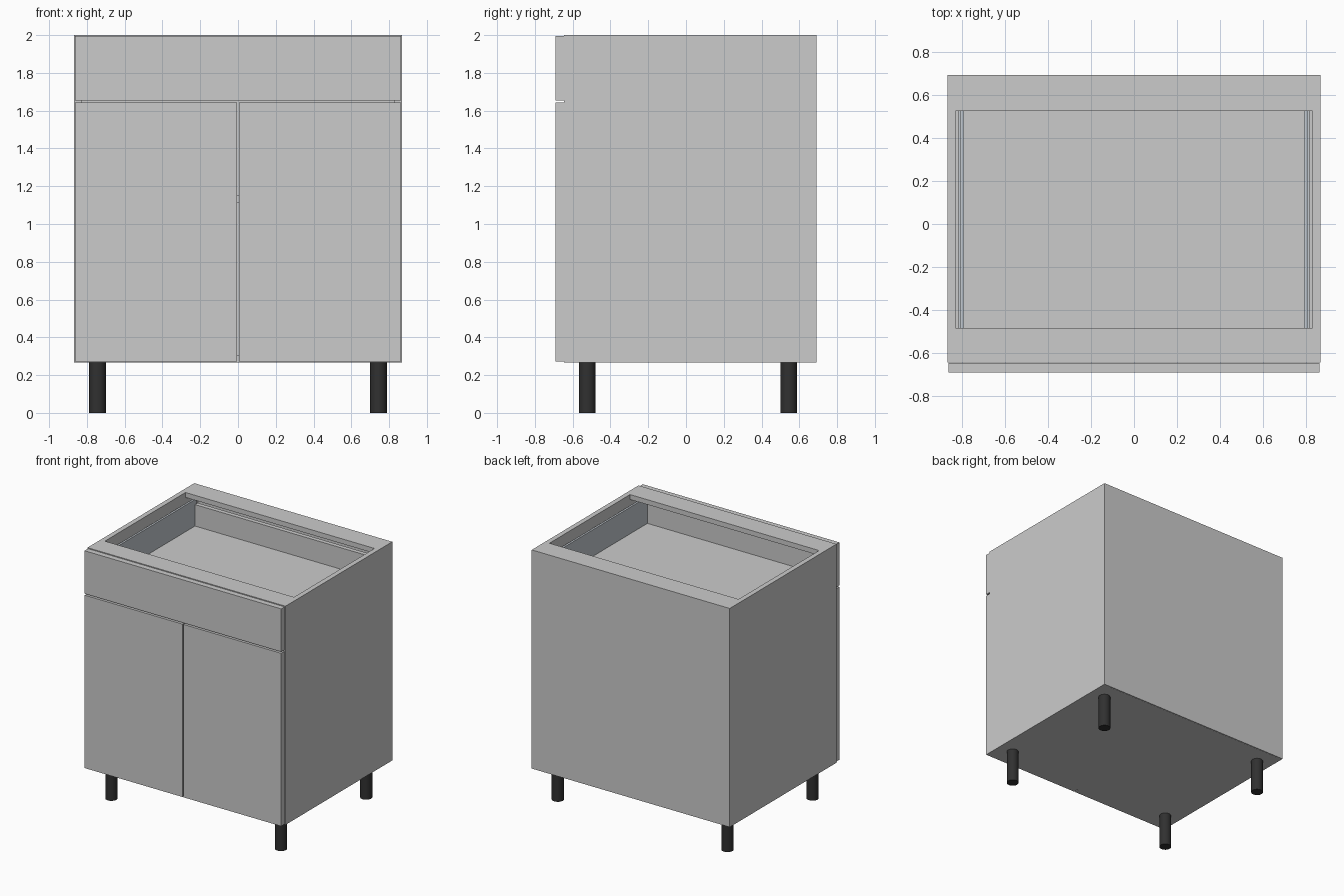
import bpy

if "Cube" in bpy.data.objects:
    bpy.data.objects.remove(bpy.data.objects["Cube"])


def material(name, rgb):
    m = bpy.data.materials.new(name)
    m.diffuse_color = (*rgb, 1)
    m.use_nodes = True
    m.node_tree.nodes["Principled BSDF"].inputs["Base Color"].default_value = m.diffuse_color
    return m


metal = material("drawer_metal", (0.55, 0.59, 0.63))
black = material("leg_black", (0.03, 0.03, 0.03))


def box(name, x, y, z, mat=None):
    """Box from (min, max) pairs on each axis."""
    bpy.ops.mesh.primitive_cube_add(size=1, location=[sum(p) / 2 for p in (x, y, z)])
    ob = bpy.context.object
    ob.name = name
    ob.scale = [p[1] - p[0] for p in (x, y, z)]
    bpy.ops.object.transform_apply(location=False, rotation=False, scale=True)
    if mat:
        ob.data.materials.append(mat)
    return ob


def span(side, a, b):
    """x range mirrored to the given side."""
    return tuple(sorted((side * a, side * b)))


BASE, TOP, T = 0.267, 2.0, 0.039
FRONT, BACK = -0.645, 0.692
HALF, IN = 0.868, 0.829
inner = (-IN, IN)

# Carcass
box("bottom_panel", inner, (FRONT, 0.683), (BASE, BASE + T))
box("back_panel", inner, (0.684, BACK), (BASE, TOP))
box("shelf", inner, (-0.60, 0.684), (1.115, 1.154))
box("front_top_rail", inner, (FRONT, -0.483), (TOP - T, TOP))
box("back_top_rail", inner, (0.526, 0.684), (TOP - T, TOP))

# Drawer box
box("drawer_bottom", (-0.79, 0.79), (FRONT, 0.59), (1.685, 1.72))
box("drawer_back", (-0.79, 0.79), (0.59, 0.625), (1.685, 1.89))
box("drawer_front", (-0.862, 0.862), (-0.69, FRONT - 0.002), (1.654, 1.994))

for s, label in ((-1, "left"), (1, "right")):
    box(label + "_side_panel", span(s, IN, HALF), (FRONT, BACK), (BASE, TOP))
    box(label + "_door", span(s, 0.004, 0.862), (-0.69, FRONT - 0.002), (0.272, 1.642))
    # Metal drawer side with its runner
    box(label + "_drawer_side", span(s, 0.79, 0.806), (FRONT, 0.61), (1.685, 1.93), metal)
    box(label + "_drawer_runner", span(s, 0.806, 0.816), (FRONT, 0.61), (1.685, 1.90), metal)
    # Round legs
    for y, place in ((-0.523, "front"), (0.543, "back")):
        bpy.ops.mesh.primitive_cylinder_add(vertices=32, radius=0.044, depth=BASE,
                                            location=(s * 0.744, y, BASE / 2))
        leg = bpy.context.object
        leg.name = f"{label}_{place}_leg"
        leg.data.materials.append(black)
        bpy.ops.object.shade_smooth_by_angle()
